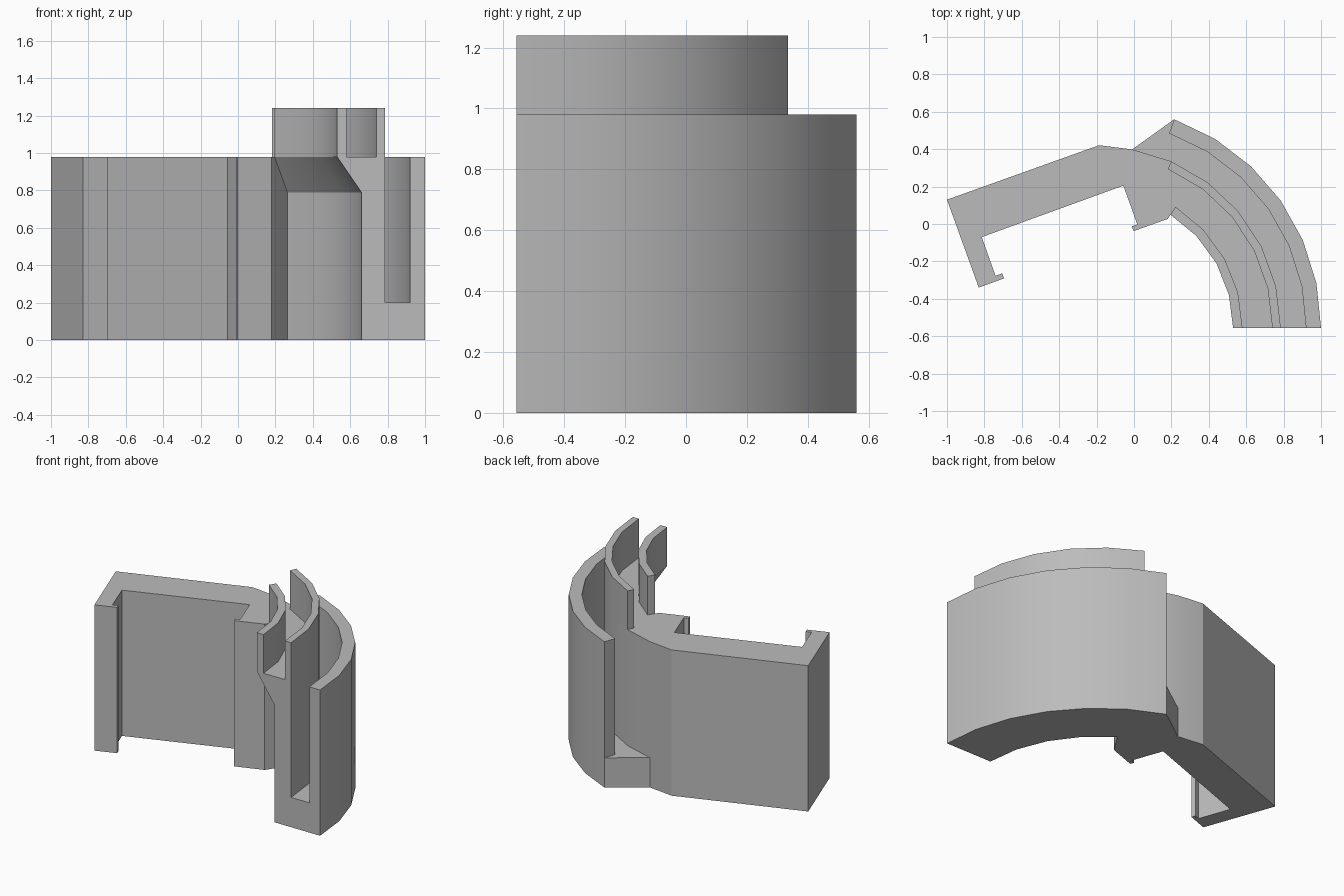
import bpy, bmesh
from math import sin, cos, radians

if "Cube" in bpy.data.objects:
    bpy.data.objects.remove(bpy.data.objects["Cube"])

grey = bpy.data.materials.new("plain grey")
grey.use_nodes = True
grey.diffuse_color = (0.5, 0.5, 0.5, 1)
grey.node_tree.nodes["Principled BSDF"].inputs["Base Color"].default_value = (0.5, 0.5, 0.5, 1)

# Common centre of all the curved walls
CX, CY = -0.187, -0.557
R_LIP, R_LEDGE, R_CORE_IN = 0.717, 0.767, 0.847
R_MID, R_CORE_OUT, R_SLOT, R_OUTER = 0.927, 0.972, 1.107, 1.187
A_INNER, A_MID, A_OUTER = 57.8, 66.6, 70.2


def polar(r, angle):
    a = radians(angle)
    return (CX + r * cos(a), CY + r * sin(a))


def arc(r, start, end, steps):
    return [polar(r, start + (end - start) * i / steps) for i in range(steps + 1)]


def finish(name, bm):
    bmesh.ops.recalc_face_normals(bm, faces=bm.faces)
    mesh = bpy.data.meshes.new(name)
    bm.to_mesh(mesh)
    bm.free()
    mesh.materials.append(grey)
    obj = bpy.data.objects.new(name, mesh)
    bpy.context.collection.objects.link(obj)
    bpy.ops.object.select_all(action="DESELECT")
    obj.select_set(True)
    bpy.context.view_layer.objects.active = obj
    bpy.ops.object.shade_smooth_by_angle(angle=radians(25))
    return obj


def prism(name, outline, z0, z1):
    bm = bmesh.new()
    base = bm.faces.new([bm.verts.new((x, y, z0)) for x, y in outline])
    ext = bmesh.ops.extrude_face_region(bm, geom=[base], use_keep_orig=True)
    top = [v for v in ext["geom"] if isinstance(v, bmesh.types.BMVert)]
    bmesh.ops.translate(bm, verts=top, vec=(0, 0, z1 - z0))
    return finish(name, bm)


def sweep(name, profile, start, end, steps):
    bm = bmesh.new()
    rings = []
    for i in range(steps + 1):
        a = start + (end - start) * i / steps
        rings.append([bm.verts.new((*polar(r, a), z)) for r, z in profile])
    n = len(profile)
    for p, q in zip(rings, rings[1:]):
        for k in range(n):
            m = (k + 1) % n
            bm.faces.new((p[k], p[m], q[m], q[k]))
    bm.faces.new(rings[0])
    bm.faces.new(rings[-1])
    return finish(name, bm)


# Main body: hooked clip arm running into the curved core
clip = [(-1, 0.13), (-0.83, -0.34), (-0.695, -0.291), (-0.705, -0.264), (-0.74, -0.277),
        (-0.814, -0.07), (-0.057, 0.205), (0.018, -0.003), (-0.012, -0.012),
        (-0.002, -0.038), (0.18, 0.027), polar(R_LIP, A_INNER)]
core = (arc(R_CORE_IN, A_INNER, 0, 4) + arc(R_CORE_OUT, 0, A_MID, 5)
        + [polar(R_CORE_OUT, 79.5), (-0.187, 0.421)])
prism("clip_body", clip + core, 0, 0.98)

# Overhanging ledge with a thin upright lip
sweep("inner_ledge", [(R_CORE_IN, 0.79), (R_CORE_IN, 0.98), (R_LEDGE, 0.98),
                      (R_LEDGE, 1.24), (R_LIP, 1.24), (R_LIP, 0.98)], 0, A_INNER, 4)

# Middle upright lip
prism("middle_lip", arc(R_MID, 0, A_MID, 5) + arc(R_CORE_OUT, A_MID, 0, 5), 0.98, 1.24)

# Slot floor joining the core to the outer wall
prism("slot_floor", arc(R_OUTER, 0, A_OUTER, 6) + [polar(R_CORE_OUT, 79.5)]
      + arc(R_CORE_OUT, A_MID, 0, 5), 0, 0.2)

# Outer curved wall
prism("outer_wall", arc(R_SLOT, 0, A_OUTER, 6) + arc(R_OUTER, A_OUTER, 0, 6), 0.2, 0.98)
